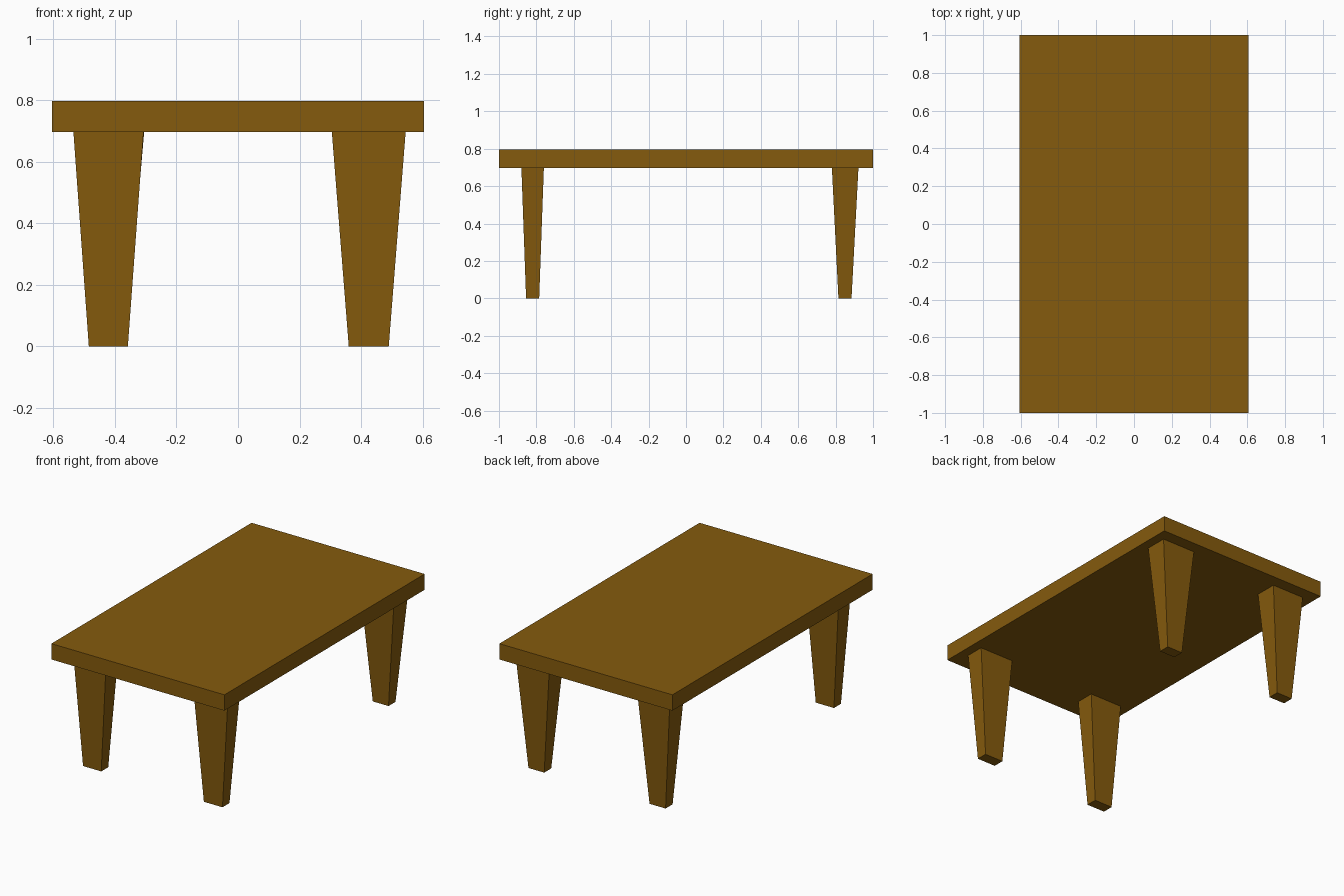
import bpy
import bmesh

default = bpy.data.objects.get("Cube")
if default:
    bpy.data.objects.remove(default, do_unlink=True)

# Single brown wood colour
wood = bpy.data.materials.new("brown wood")
wood.use_nodes = True
colour = (0.235, 0.104, 0.004, 1)
wood.diffuse_color = colour
bsdf = wood.node_tree.nodes["Principled BSDF"]
bsdf.inputs["Base Color"].default_value = colour
bsdf.inputs["Roughness"].default_value = 0.8


def tapered_block(name, low, high, z_low, z_high):
    """Box whose bottom and top are (x0, x1, y0, y1) rectangles."""
    bm = bmesh.new()
    bmesh.ops.create_cube(bm, size=2)
    for v in bm.verts:
        x0, x1, y0, y1 = high if v.co.z > 0 else low
        v.co = (x1 if v.co.x > 0 else x0,
                y1 if v.co.y > 0 else y0,
                z_high if v.co.z > 0 else z_low)
    mesh = bpy.data.meshes.new(name)
    bm.to_mesh(mesh)
    bm.free()
    mesh.materials.append(wood)
    obj = bpy.data.objects.new(name, mesh)
    bpy.context.collection.objects.link(obj)
    return obj


TOP, UNDER = 0.797, 0.697

# Table top slab
slab = (-0.605, 0.605, -1, 1)
tapered_block("table_top", slab, slab, UNDER, TOP)

# Four tapered legs: foot rectangle, then the wider upper rectangle
front_foot, front_head = (-0.855, -0.785), (-0.88, -0.76)
back_foot, back_head = (0.815, 0.885), (0.78, 0.922)
legs = {
    "front_left_leg": ((0.36, 0.49) + front_foot, (0.305, 0.545) + front_head),
    "front_right_leg": ((-0.485, -0.358) + front_foot, (-0.535, -0.307) + front_head),
    "back_left_leg": ((0.372, 0.482) + back_foot, (0.31, 0.545) + back_head),
    "back_right_leg": ((-0.477, -0.365) + back_foot, (-0.532, -0.305) + back_head),
}
for name, (foot, head) in legs.items():
    tapered_block(name, foot, head, 0, UNDER)
